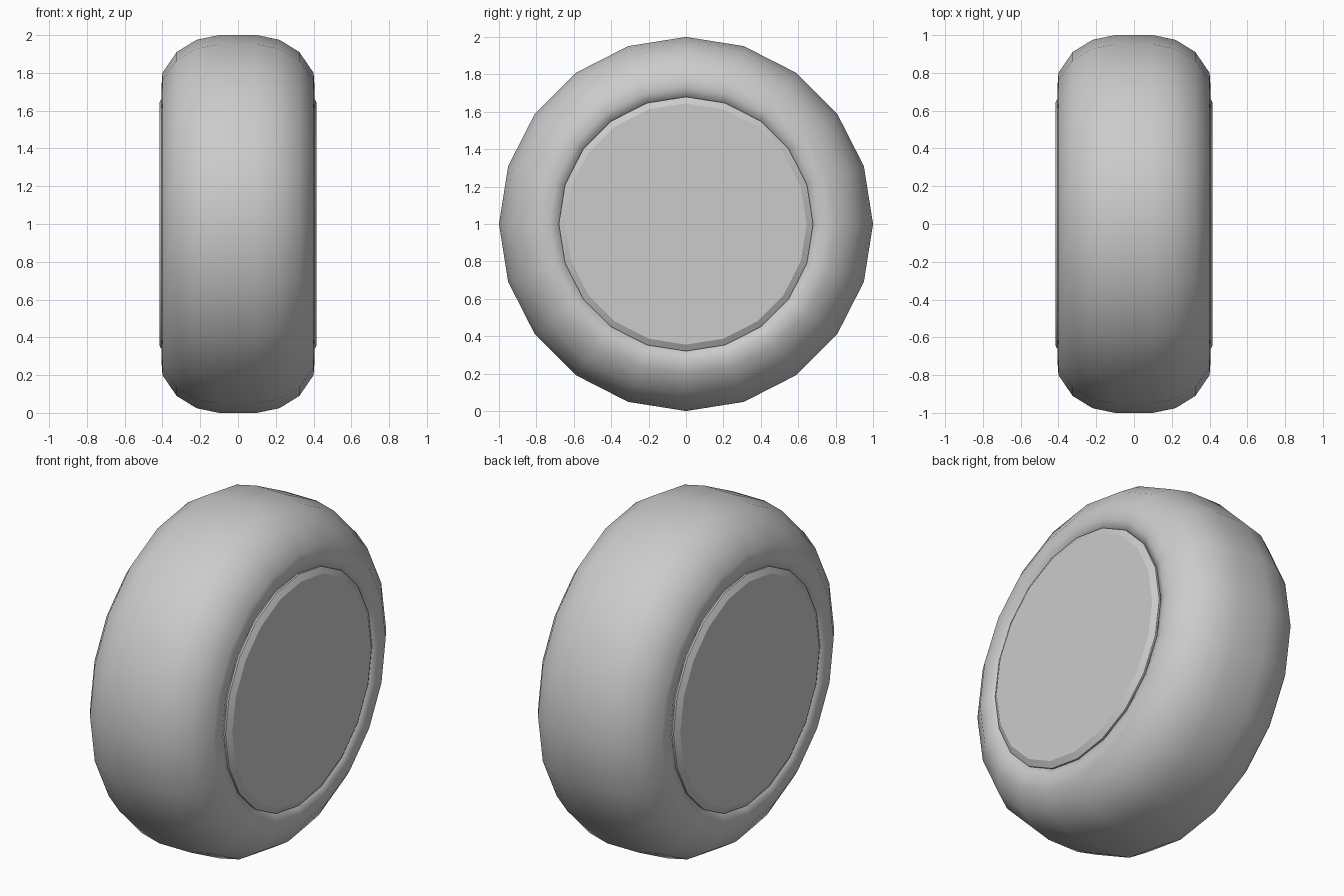
import bpy, bmesh, math

cube = bpy.data.objects.get("Cube")
if cube:
    bpy.data.objects.remove(cube, do_unlink=True)

SIDES = 20

grey = bpy.data.materials.new("light grey")
grey.use_nodes = True
colour = (0.6, 0.6, 0.6, 1)
grey.diffuse_color = colour
grey.node_tree.nodes["Principled BSDF"].inputs["Base Color"].default_value = colour


def revolve(name, profile, angle):
    """Spin (x, radius) points around the axle; zero radius closes on a pole."""
    bm = bmesh.new()
    rings = []
    for x, r in profile:
        count = SIDES if r else 1
        rings.append([bm.verts.new((x, r * math.sin(math.tau * i / SIDES),
                                    1 + r * math.cos(math.tau * i / SIDES)))
                      for i in range(count)])
    for a, b in zip(rings, rings[1:]):
        for i in range(SIDES):
            j = (i + 1) % SIDES
            quad = [a[i % len(a)], a[j % len(a)], b[j % len(b)], b[i % len(b)]]
            bm.faces.new(list(dict.fromkeys(quad)))
    bmesh.ops.recalc_face_normals(bm, faces=bm.faces)
    mesh = bpy.data.meshes.new(name)
    bm.to_mesh(mesh)
    bm.free()
    mesh.materials.append(grey)
    obj = bpy.data.objects.new(name, mesh)
    bpy.context.collection.objects.link(obj)
    bpy.ops.object.select_all(action="DESELECT")
    bpy.context.view_layer.objects.active = obj
    obj.select_set(True)
    bpy.ops.object.shade_smooth_by_angle(angle=math.radians(angle))
    return obj


# Tyre: rounded tread and shoulders, sidewalls curling in to the rim
half = [(0.10, 1.0), (0.22, 0.975), (0.325, 0.91), (0.40, 0.80),
        (0.405, 0.73), (0.385, 0.68), (0.34, 0.665)]
revolve("tyre", [(-x, r) for x, r in reversed(half)] + half, 60)

# Hub discs: flat caps with a narrow rounded edge
for name, side in (("left_hub_disc", 1), ("right_hub_disc", -1)):
    revolve(name, [(side * x, r) for x, r in
                   ((0.34, 0.68), (0.395, 0.68), (0.415, 0.645), (0.415, 0))], 25)
